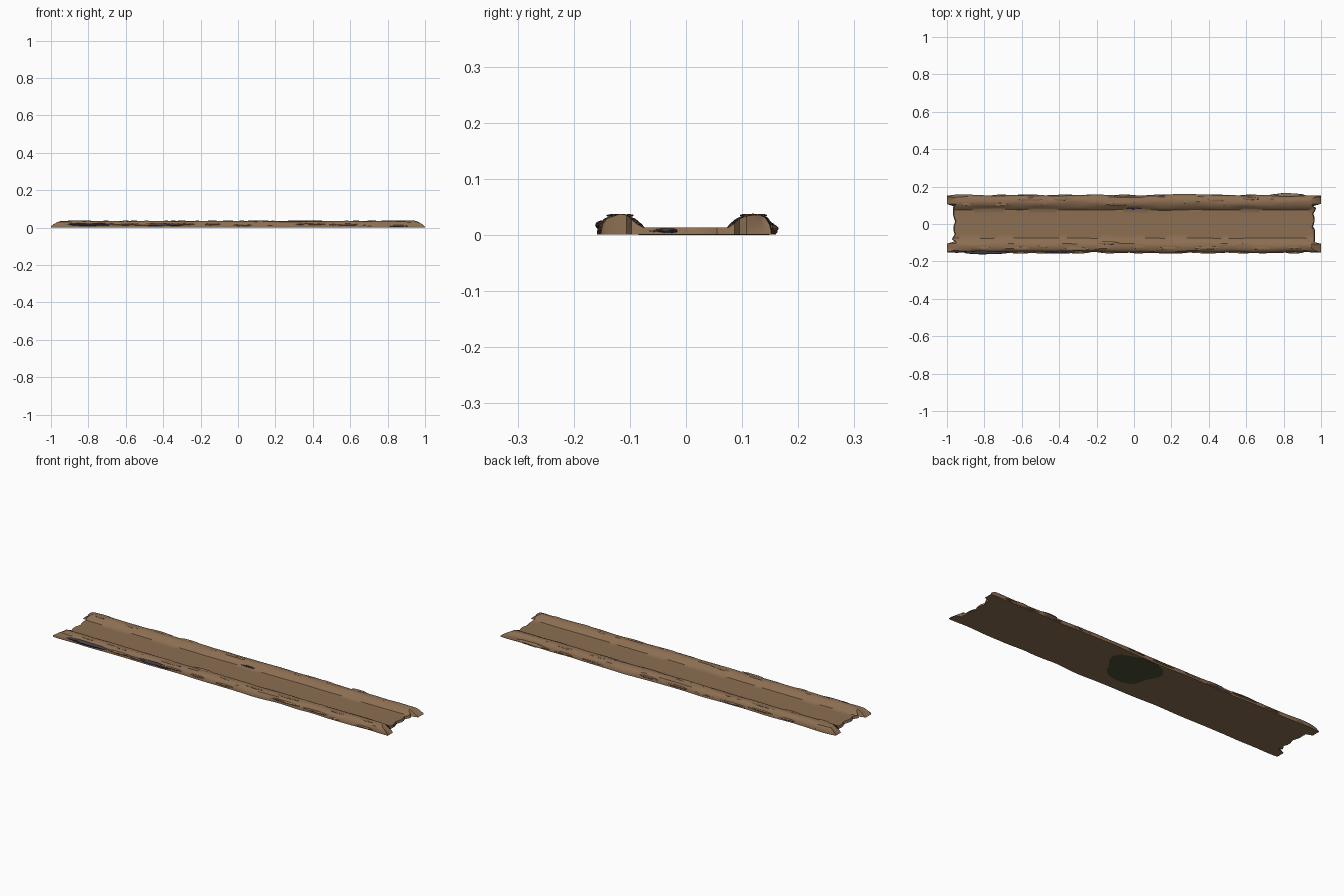
import bpy, bmesh, math, random
from mathutils import Vector, noise

if "Cube" in bpy.data.objects:
    bpy.data.objects.remove(bpy.data.objects["Cube"])

random.seed(4)


def srgb(r, g, b):
    f = lambda c: c / 12.92 if c <= 0.04045 else ((c + 0.055) / 1.055) ** 2.4
    return (f(r / 255), f(g / 255), f(b / 255), 1)


def material(name, rgb):
    m = bpy.data.materials.new(name)
    m.diffuse_color = srgb(*rgb)
    m.use_nodes = True
    m.node_tree.nodes["Principled BSDF"].inputs["Base Color"].default_value = m.diffuse_color
    return m


WOOD = material("weathered brown", (140, 110, 82))
MOSS = material("dark olive", (74, 77, 50))
SLATE = material("dark slate", (66, 64, 80))


def finish(bm, name, mat, angle=35):
    bmesh.ops.recalc_face_normals(bm, faces=bm.faces)
    me = bpy.data.meshes.new(name)
    bm.to_mesh(me)
    bm.free()
    ob = bpy.data.objects.new(name, me)
    bpy.context.collection.objects.link(ob)
    me.materials.append(mat)
    bpy.ops.object.select_all(action='DESELECT')
    ob.select_set(True)
    bpy.context.view_layer.objects.active = ob
    bpy.ops.object.shade_smooth_by_angle(angle=math.radians(angle))
    return ob


def wobble(x, seed, freq=6):
    return noise.noise(Vector((x * freq, seed * 7.3, 0.5)))


# Half cross-section from the outer edge inward: y, z, half length, edge roughness
HALF = [(0.153, 0.006, 1.0, 0.007), (0.150, 0.018, 0.985, 0.006),
        (0.143, 0.029, 0.965, 0.004), (0.132, 0.0345, 0.95, 0.003),
        (0.118, 0.036, 0.945, 0.003), (0.105, 0.0345, 0.95, 0.003),
        (0.093, 0.028, 0.965, 0.004), (0.083, 0.019, 0.975, 0.005),
        (0.076, 0.0135, 0.97, 0.003), (0.055, 0.013, 0.965, 0),
        (0.035, 0.013, 0.97, 0), (0.015, 0.013, 0.962, 0)]
PROFILE = [(-y, z, l, r) for y, z, l, r in HALF] + HALF[::-1]
BASE = 0.0008


# Grooved plank: raised rails on both long edges, ragged ends
def plank():
    bm = bmesh.new()
    n = 130
    top, bottom = [], []
    for i in range(n + 1):
        s = -1 + 2 * i / n
        t_row, b_row = [], []
        for j, (y, z, length, rough) in enumerate(PROFILE):
            end = 1 if s > 0 else -1
            fade = max(0, (abs(s) - 0.9) / 0.1)
            jag = 0.012 * abs(math.sin(j * 4.1 + end)) * fade if abs(y) < 0.1 else 0
            rail = 1 if abs(y) > 0.08 else 0
            # rail ends narrow towards the middle of the rail
            taper = fade ** 3 * rail * 0.12
            yy = y + (math.copysign(0.118, y) - y) * taper
            yy += wobble(s, j // 3 + (y > 0) * 9) * rough * 1.3
            zz = z + wobble(s, j + 40, 8) * 0.003 * rail
            low = 1.0 if 0.1 < abs(y) else length + 0.005
            t_row.append(bm.verts.new((s * (length - jag), yy, zz)))
            b_row.append(bm.verts.new((s * (low - jag), yy, BASE)))
        top.append(t_row)
        bottom.append(b_row)
    m = len(PROFILE)
    for i in range(n):
        for j in range(m - 1):
            for g in (top, bottom):
                bm.faces.new((g[i][j], g[i + 1][j], g[i + 1][j + 1], g[i][j + 1]))
        for j in (0, m - 1):
            bm.faces.new((top[i][j], top[i + 1][j], bottom[i + 1][j], bottom[i][j]))
    for i in (0, n):
        for j in range(m - 1):
            bm.faces.new((top[i][j], top[i][j + 1], bottom[i][j + 1], bottom[i][j]))
    finish(bm, "plank", WOOD)


# Flattened rough splinter or flake lying along the grain
def flake(name, mat, loc, size, seed):
    bm = bmesh.new()
    bmesh.ops.create_icosphere(bm, subdivisions=3, radius=1)
    for v in bm.verts:
        k = 1 + 0.25 * noise.noise(v.co * 2.5 + Vector((seed * 3.1, 0, 0)))
        v.co = Vector([c * d * k for c, d in zip(v.co, size)]) + Vector(loc)
        v.co.z = max(v.co.z, BASE)
    bmesh.ops.remove_doubles(bm, verts=bm.verts, dist=0.00001)
    finish(bm, name, mat)


# Mossy stain on the underside, a thin irregular plate
def stain():
    bm = bmesh.new()
    ring = []
    for k in range(48):
        a = math.tau * k / 48
        r = 1 + 0.09 * math.sin(3 * a + 0.5) + 0.05 * math.sin(5 * a)
        x, y = 0.04 + 0.135 * r * math.cos(a), 0.04 + 0.12 * r * math.sin(a)
        ring.append(bm.verts.new((x, min(y, 0.149), 0)))
    f = bm.faces.new(ring)
    ext = bmesh.ops.extrude_face_region(bm, geom=[f])
    for v in ext["geom"]:
        if isinstance(v, bmesh.types.BMVert):
            v.co.z = 0.002
    bm.faces.ensure_lookup_table()
    if not any(g.normal.z < -0.5 or g.normal.z > 0.5 for g in bm.faces if g.calc_center_median().z < 0.0005):
        bm.faces.new(ring)
    finish(bm, "underside_stain", MOSS)


plank()
stain()

# Dark flakes on the front side, the right end and the back groove
flake("dark_flake_1", SLATE, (-0.79, -0.150, 0.017), (0.12, 0.012, 0.008), 1)
flake("dark_flake_2", SLATE, (-0.40, -0.149, 0.016), (0.10, 0.008, 0.009), 2)
flake("dark_flake_3", SLATE, (0.955, -0.045, 0.007), (0.012, 0.03, 0.005), 3)
flake("dark_flake_4", SLATE, (0.0, 0.083, 0.018), (0.04, 0.004, 0.004), 4)

# Brown splinters along the outer sides and rail crests
for i in range(22):
    side = -1 if i % 2 else 1
    x = -0.88 + 0.084 * i + random.uniform(-0.03, 0.03)
    flake("side_splinter", WOOD, (x, side * 0.151, random.uniform(0.008, 0.02)),
          (random.uniform(0.04, 0.09), 0.006, 0.005), i + 10)
    flake("crest_splinter", WOOD, (x, side * random.uniform(0.10, 0.138), 0.0345),
          (random.uniform(0.03, 0.07), 0.008, 0.0025), i + 50)
flake("back_bulge", WOOD, (0.82, 0.152, 0.010), (0.09, 0.012, 0.009), 90)
